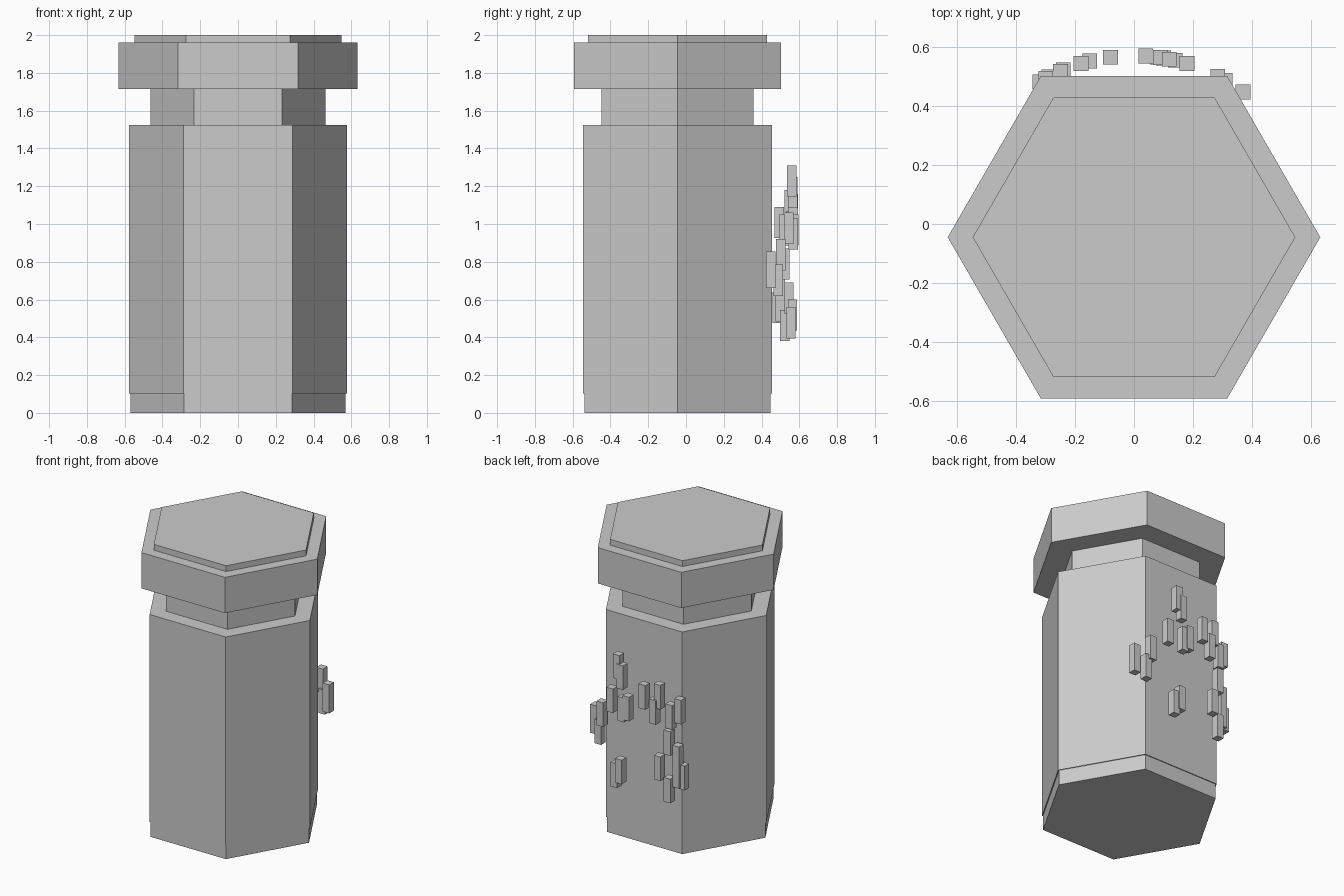
import bpy
import bmesh
import math
from mathutils import Matrix, Vector

cube = bpy.data.objects.get("Cube")
if cube:
    bpy.data.objects.remove(cube, do_unlink=True)

AXIS_Y = -0.045      # column axis, shifted because the studs stick out behind
RING = 0.617         # radius of the arc of floating studs
STUD = Vector((0.05, 0.05, 0.165))

grey = bpy.data.materials.new("plain grey")
grey.use_nodes = True
colour = (0.6, 0.6, 0.6, 1)
grey.diffuse_color = colour
grey.node_tree.nodes["Principled BSDF"].inputs["Base Color"].default_value = colour


def add_object(name, bm):
    mesh = bpy.data.meshes.new(name)
    bm.to_mesh(mesh)
    bm.free()
    mesh.materials.append(grey)
    obj = bpy.data.objects.new(name, mesh)
    bpy.context.collection.objects.link(obj)
    return obj


def hex_prism(name, radius, bottom, top):
    """Six-sided block with corners on the x axis."""
    bm = bmesh.new()
    ring = [bm.verts.new((radius * math.cos(math.radians(60 * i)),
                          AXIS_Y + radius * math.sin(math.radians(60 * i)),
                          bottom)) for i in range(6)]
    base = bm.faces.new(ring)
    grown = bmesh.ops.extrude_face_region(bm, geom=[base], use_keep_orig=True)
    raised = [g for g in grown["geom"] if isinstance(g, bmesh.types.BMVert)]
    bmesh.ops.translate(bm, verts=raised, vec=(0, 0, top - bottom))
    bmesh.ops.recalc_face_normals(bm, faces=bm.faces)
    return add_object(name, bm)


# Stacked hexagonal column
hex_prism("foot", 0.57, 0, 0.103)
hex_prism("body", 0.577, 0.103, 1.525)
hex_prism("neck", 0.464, 1.525, 1.715)
hex_prism("cap", 0.633, 1.715, 1.96)
hex_prism("cap_top", 0.548, 1.96, 2.0)

# Small upright studs behind the body: x position and top height
studs = [
    (0.12, 1.31), (0.09, 1.25), (0.18, 1.06), (0.04, 1.05), (0.08, 1.03),
    (-0.08, 1.16), (-0.18, 1.18), (-0.15, 1.07), (-0.25, 1.05), (-0.3, 1.09),
    (-0.24, 0.87), (-0.29, 0.77), (-0.29, 0.65), (-0.18, 0.69),
    (-0.32, 0.64), (-0.24, 0.545), (0.1, 0.6), (0.14, 0.56),
    (0.285, 0.92), (0.31, 0.785), (0.37, 0.855), (0.37, 0.825),
]
for i, (x, top) in enumerate(studs):
    y = AXIS_Y + math.sqrt(RING ** 2 - x ** 2)
    place = Matrix.Translation((x, y, top - STUD.z / 2))
    bm = bmesh.new()
    bmesh.ops.create_cube(bm, size=1, matrix=place @ Matrix.Diagonal(STUD.to_4d()))
    add_object(f"stud_{i + 1}", bm)
